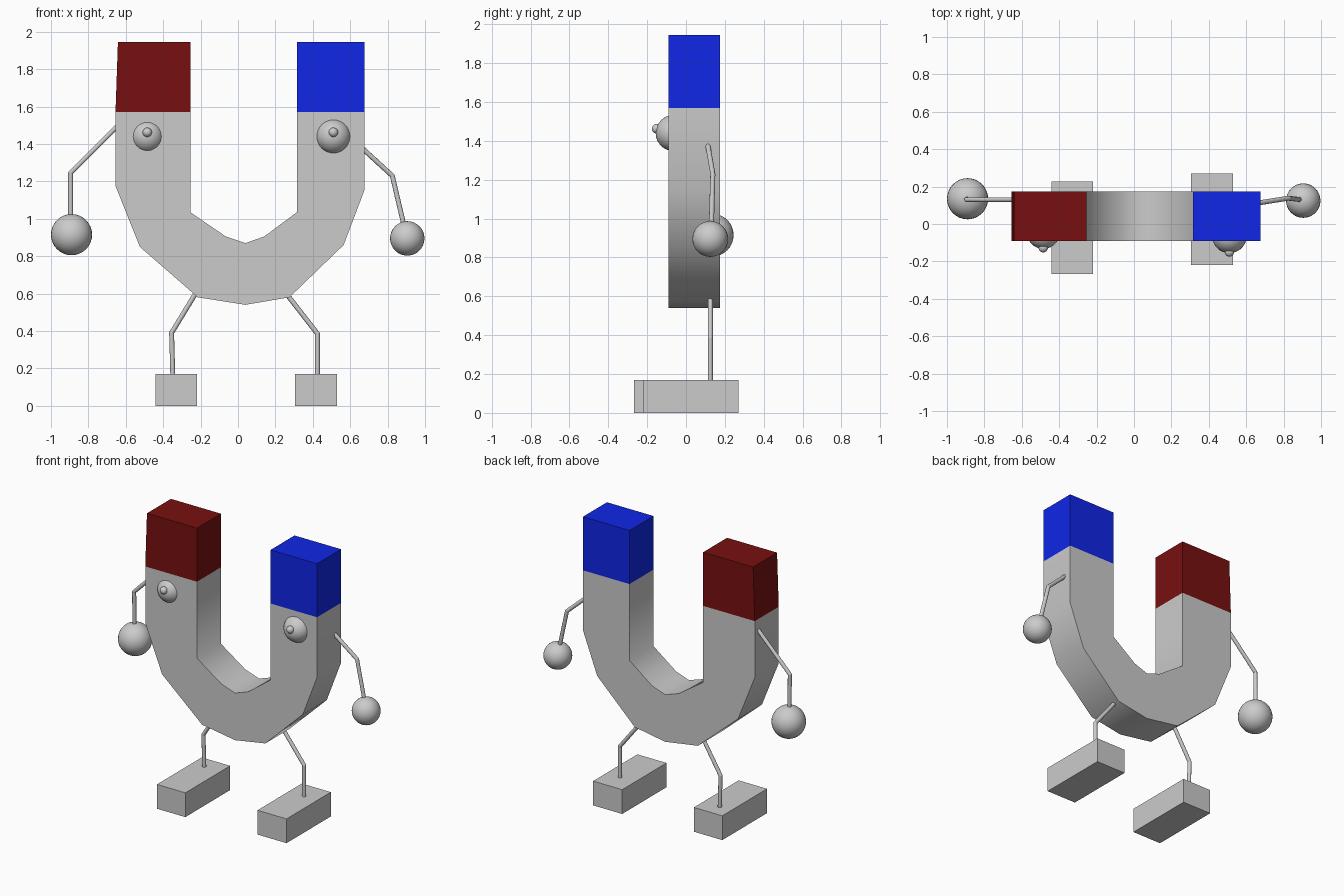
import bpy, bmesh, math
from mathutils import Vector

cube = bpy.data.objects.get("Cube")
if cube:
    bpy.data.objects.remove(cube, do_unlink=True)


def material(name, rgb):
    mat = bpy.data.materials.new(name)
    mat.use_nodes = True
    mat.diffuse_color = (*rgb, 1)
    node = next(n for n in mat.node_tree.nodes if n.type == 'BSDF_PRINCIPLED')
    node.inputs["Base Color"].default_value = (*rgb, 1)
    return mat


GREY = material("steel grey", (0.6, 0.6, 0.6))
RED = material("dark red", (0.19, 0.005, 0.005))
BLUE = material("bright blue", (0.005, 0.02, 0.8))
BACK, FRONT = 0.175, -0.09


def add_object(name, bm, mat, smooth=None):
    bmesh.ops.recalc_face_normals(bm, faces=bm.faces)
    mesh = bpy.data.meshes.new(name)
    bm.to_mesh(mesh)
    bm.free()
    mesh.materials.append(mat)
    obj = bpy.data.objects.new(name, mesh)
    bpy.context.collection.objects.link(obj)
    if smooth:
        bpy.ops.object.select_all(action='DESELECT')
        obj.select_set(True)
        bpy.context.view_layer.objects.active = obj
        bpy.ops.object.shade_smooth_by_angle(angle=math.radians(smooth))
    return obj


def slab(name, profile, y0, y1, mat, smooth=None):
    """Extrude an x-z outline from y0 to y1."""
    bm = bmesh.new()
    face = bm.faces.new([bm.verts.new((x, y0, z)) for x, z in profile])
    grown = bmesh.ops.extrude_face_region(bm, geom=[face])["geom"]
    verts = [v for v in grown if isinstance(v, bmesh.types.BMVert)]
    bmesh.ops.translate(bm, verts=verts, vec=(0, y1 - y0, 0))
    return add_object(name, bm, mat, smooth)


def ball(name, centre, radius):
    bm = bmesh.new()
    bmesh.ops.create_uvsphere(bm, u_segments=32, v_segments=16, radius=radius)
    bmesh.ops.translate(bm, verts=bm.verts, vec=centre)
    add_object(name, bm, GREY, 60)


def limb(name, points, radius=0.013):
    """Thin bent rod: one cylinder per segment with a ball in the joint."""
    bm = bmesh.new()
    points = [Vector(p) for p in points]
    for a, b in zip(points, points[1:]):
        turn = (b - a).to_track_quat('Z', 'Y').to_matrix().to_4x4()
        turn.translation = (a + b) / 2
        bmesh.ops.create_cone(bm, cap_ends=True, segments=12, radius1=radius,
                              radius2=radius, depth=(b - a).length, matrix=turn)
    for p in points[1:-1]:
        made = bmesh.ops.create_uvsphere(bm, u_segments=12, v_segments=8, radius=radius)
        bmesh.ops.translate(bm, verts=made["verts"], vec=p)
    add_object(name, bm, GREY, 40)


# Horseshoe body: outer curve, then inner curve back
outer = [(-0.655, 1.57), (-0.655, 1.175), (-0.525, 0.85), (-0.215, 0.58), (0.04, 0.54),
         (0.275, 0.58), (0.565, 0.86), (0.675, 1.15), (0.675, 1.57)]
inner = [(0.315, 1.57), (0.315, 1.035), (0.14, 0.905), (0.04, 0.87),
         (-0.065, 0.905), (-0.255, 1.035), (-0.255, 1.57)]
slab("magnet_body", outer + inner, FRONT, BACK, GREY, 60)

# Coloured poles
slab("right_pole", [(-0.655, 1.57), (-0.255, 1.57), (-0.255, 1.945), (-0.642, 1.945)],
     FRONT, BACK, RED)
slab("left_pole", [(0.315, 1.57), (0.675, 1.57), (0.675, 1.945), (0.315, 1.945)],
     FRONT, BACK, BLUE)

# Eyes and pupils
for side, x, y, r in (("right", -0.485, -0.045, 0.088), ("left", 0.51, -0.063, 0.093)):
    ball(side + "_eye", (x, y, 1.44), r)
    ball(side + "_pupil", (x, y - r + 0.006, 1.462), 0.025)

# Arms and hands
limb("right_arm", [(-0.63, 0.13, 1.51), (-0.895, 0.13, 1.245), (-0.895, 0.135, 0.95)])
limb("left_arm", [(0.65, 0.11, 1.39), (0.825, 0.138, 1.23), (0.893, 0.13, 0.94)])
ball("right_hand", (-0.89, 0.135, 0.915), 0.11)
ball("left_hand", (0.905, 0.125, 0.895), 0.092)

# Legs
limb("right_leg", [(-0.215, 0.125, 0.62), (-0.355, 0.125, 0.39), (-0.348, 0.125, 0.14)])
limb("left_leg", [(0.25, 0.125, 0.61), (0.425, 0.125, 0.385), (0.425, 0.125, 0.14)])

# Block feet
for side, x0, x1, y0, y1 in (("right", -0.44, -0.22, -0.268, 0.227),
                             ("left", 0.305, 0.53, -0.22, 0.27)):
    slab(side + "_foot", [(x0, 0), (x1, 0), (x1, 0.17), (x0, 0.17)], y0, y1, GREY)
